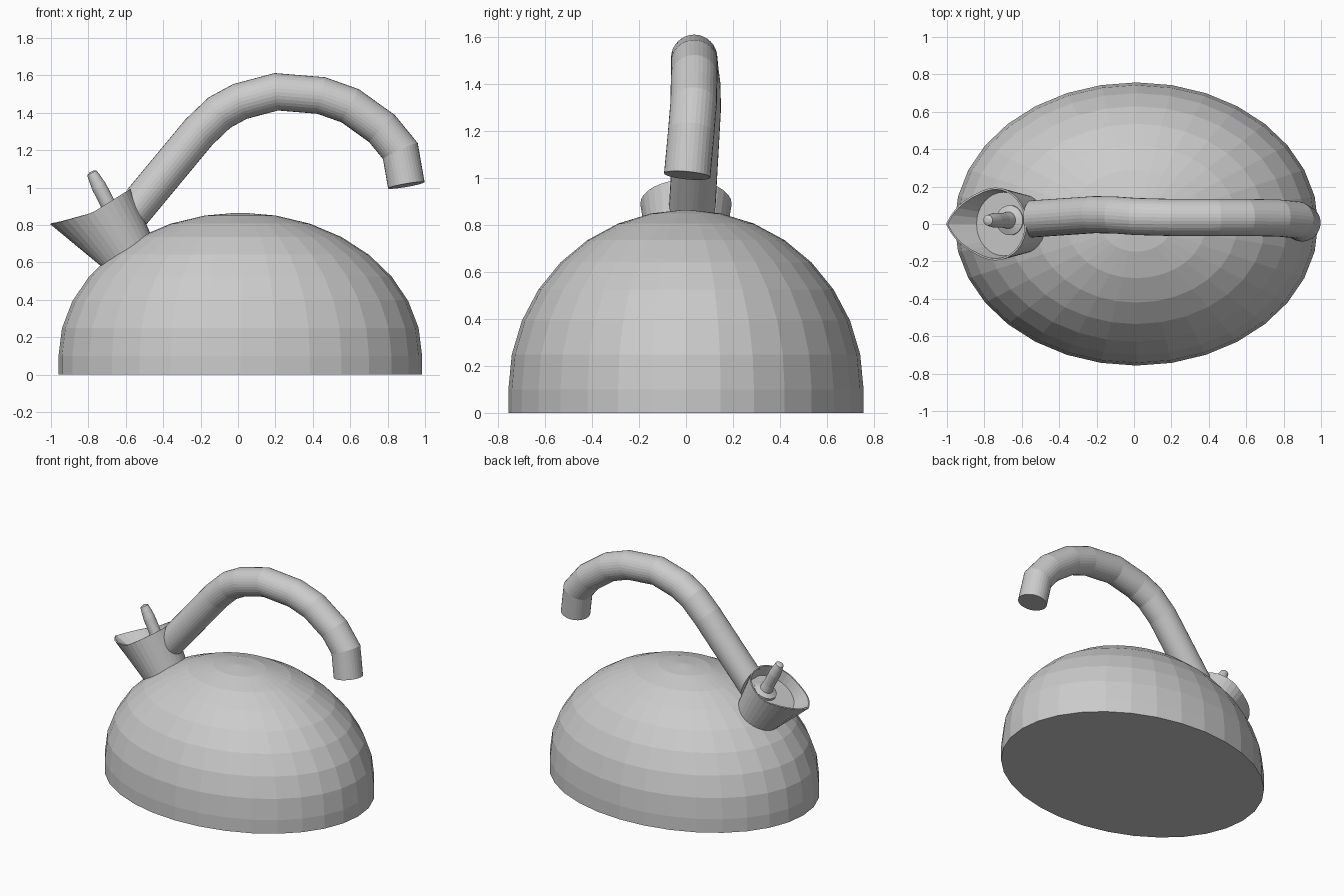
import bpy, bmesh
from math import sin, cos, pi, radians, atan2
from mathutils import Vector

if "Cube" in bpy.data.objects:
    bpy.data.objects.remove(bpy.data.objects["Cube"])

def skin(name, rings):
    """Bridge equal-sized rings of points and cap both ends."""
    bm = bmesh.new()
    loops = [[bm.verts.new(p) for p in ring] for ring in rings]
    n = len(loops[0])
    for a, b in zip(loops, loops[1:]):
        for i in range(n):
            j = (i + 1) % n
            bm.faces.new((a[i], a[j], b[j], b[i]))
    bm.faces.new(loops[0][::-1])
    bm.faces.new(loops[-1])
    bmesh.ops.remove_doubles(bm, verts=bm.verts, dist=0.0005)
    bmesh.ops.recalc_face_normals(bm, faces=bm.faces)
    me = bpy.data.meshes.new(name)
    bm.to_mesh(me)
    bm.free()
    ob = bpy.data.objects.new(name, me)
    bpy.context.collection.objects.link(ob)
    return ob

SEG = 32
ANG = [2 * pi * i / SEG for i in range(SEG)]

# Body: squashed faceted dome with a short straight skirt
def dome_ring(r, z):
    return [(0.0125 + 0.972 * r * cos(a), 0.757 * r * sin(a), z) for a in ANG]

rings = [dome_ring(1, 0)]
for k in range(8):
    e = k * pi / 16
    rings.append(dome_ring(cos(e), 0.1 + 0.765 * sin(e)))
rings.append(dome_ring(0.02, 0.865))
skin("body", rings)

# Spout: tilted cone cup with a pouring lip and a recessed floor
axis = Vector((-0.53, 0, 0.848)).normalized()
down = Vector((-axis.z, 0, axis.x))       # direction towards the lip
side = Vector((0, 1, 0))
top = Vector((-0.74, 0, 0.89))

def cup_ring(r, h, lip=0.0):
    pts = []
    for a in ANG:
        phi = abs(atan2(sin(a), cos(a)))
        w = max(0, 1 - phi / radians(60))
        rr = r + lip * 0.075 * w ** 1.5
        hh = h + lip * 0.068 * max(0, 1 - phi / radians(75))
        pts.append(top + down * rr * cos(a) + side * rr * sin(a) + axis * hh)
    return pts

skin("spout", [cup_ring(0.15, -0.31), cup_ring(0.157, -0.27),
               cup_ring(0.195, 0, 1), cup_ring(0.185, 0, 1),
               cup_ring(0.170, -0.08)])

# Lid knob: flared foot with a thin stem and rounded tip
knob_axis = Vector((-0.46, 0, 0.888)).normalized()
knob_u = Vector((-knob_axis.z, 0, knob_axis.x))
foot = Vector((-0.65, 0.02, 0.825))
profile = [(0.08, -0.02), (0.08, 0.035), (0.045, 0.05), (0.04, 0.1),
           (0.04, 0.2), (0.034, 0.25), (0.028, 0.285), (0.012, 0.293)]
skin("lid_knob", [[foot + knob_axis * h + knob_u * r * cos(a) + side * r * sin(a)
                   for a in ANG] for r, h in profile])

# Handle: round tube with mitred bends, cut flush with the spout wall
path = [Vector(p) for p in (
    (-0.55, 0.027, 0.885), (-0.21, 0.05, 1.295), (-0.10, 0.048, 1.40),
    (0.01, 0.04, 1.46), (0.205, 0.035, 1.512), (0.445, 0.035, 1.492),
    (0.60, 0.035, 1.437), (0.77, 0.032, 1.315), (0.868, 0.022, 1.195),
    (0.90, 0.005, 1.012))]
rings = []
for i, p in enumerate(path):
    t_in = (path[max(i, 1)] - path[max(i, 1) - 1]).normalized()
    if i == 0:
        plane = Vector((0.93, 0, 0.37))
    elif i == len(path) - 1:
        plane = t_in
    else:
        plane = t_in + (path[i + 1] - p).normalized()
    b = t_in.cross(side).normalized()
    c = b.cross(t_in)
    ring = []
    for a in ANG:
        q = (b * cos(a) + c * sin(a)) * 0.099
        ring.append(p + q - t_in * (plane.dot(q) / plane.dot(t_in)))
    rings.append(ring)
skin("handle", rings)
